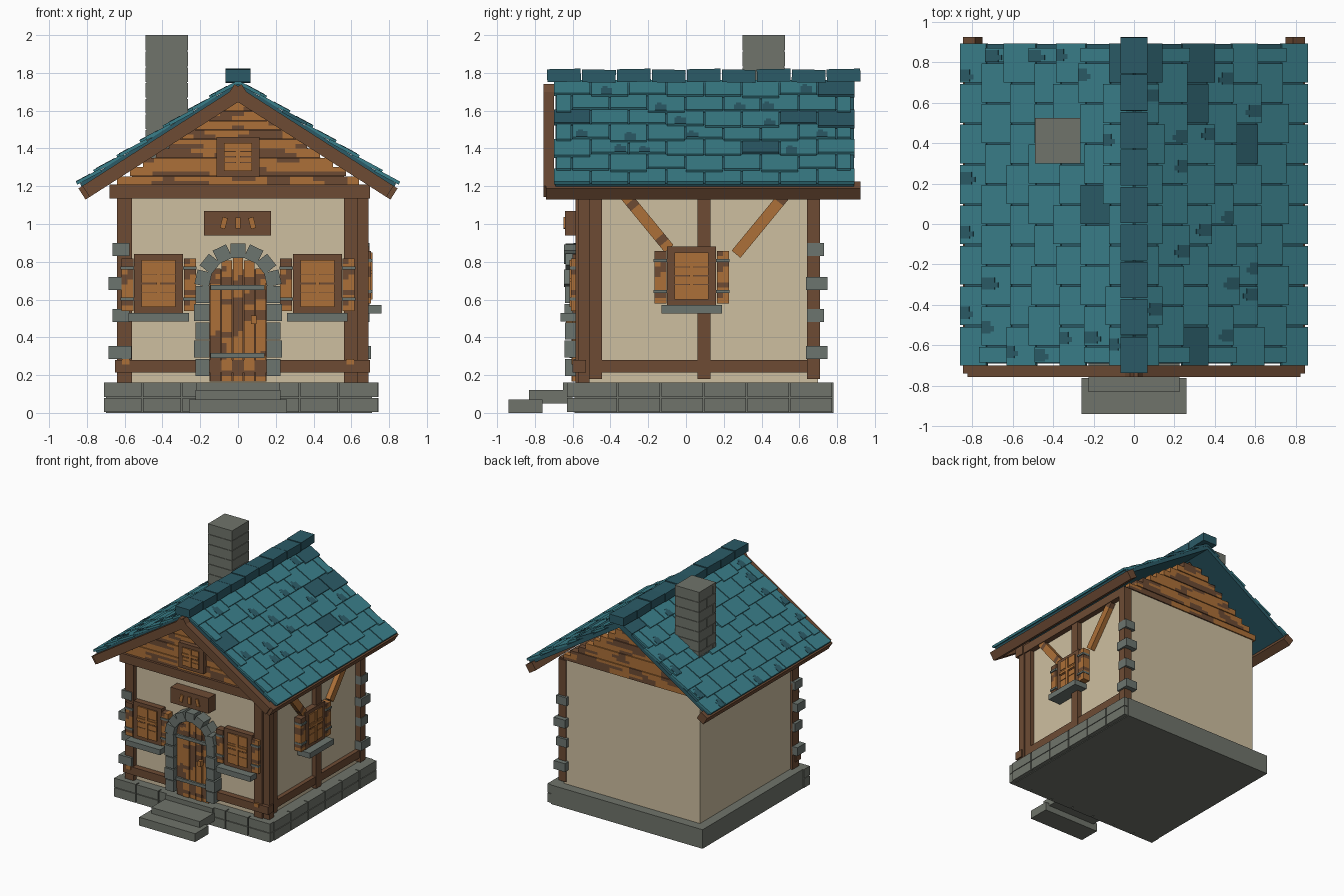
import bpy, bmesh, math, random
from mathutils import Matrix, Vector, noise

if "Cube" in bpy.data.objects:
    bpy.data.objects.remove(bpy.data.objects["Cube"])

random.seed(4)


def lin(c):
    c /= 255
    return c / 12.92 if c < 0.04045 else ((c + 0.055) / 1.055) ** 2.4


COLOURS = {"plaster": (206, 191, 160), "timber": (109, 75, 52), "orange_wood": (172, 112, 56),
           "stone": (112, 116, 107), "slate_stone": (108, 117, 111), "roof_teal": (58, 127, 138),
           "roof_dark": (43, 91, 103)}
MATS = []
for n, c in COLOURS.items():
    m = bpy.data.materials.new(n)
    m.diffuse_color = (*[lin(v) for v in c], 1)
    m.use_nodes = True
    m.node_tree.nodes["Principled BSDF"].inputs["Base Color"].default_value = m.diffuse_color
    MATS.append(m)
PLASTER, TIMBER, ORANGE, STONE, SLATE, TEAL, DARK = range(7)


def part(name, boxes):
    """One object from boxes (x0, x1, y0, y1, z0, z1, material[, matrix])."""
    bm = bmesh.new()
    for x0, x1, y0, y1, z0, z1, mat, *mx in boxes:
        M = mx[0] if mx else Matrix()
        M = M @ Matrix.Translation(((x0 + x1) / 2, (y0 + y1) / 2, (z0 + z1) / 2))
        M = M @ Matrix.Diagonal((x1 - x0, y1 - y0, z1 - z0, 1))
        vs = bmesh.ops.create_cube(bm, size=1, matrix=M)["verts"]
        for f in {f for v in vs for f in v.link_faces}:
            f.material_index = mat
    bmesh.ops.recalc_face_normals(bm, faces=bm.faces)
    me = bpy.data.meshes.new(name)
    bm.to_mesh(me)
    bm.free()
    for m in MATS:
        me.materials.append(m)
    ob = bpy.data.objects.new(name, me)
    bpy.context.collection.objects.link(ob)
    return ob


def grain(x0, x1, y0, y1, z0, z1, nx=1, ny=1, nz=1, M=Matrix()):
    """Board split into cells, with streaks of dark grain chosen by noise."""
    out = []
    dx, dy, dz = (x1 - x0) / nx, (y1 - y0) / ny, (z1 - z0) / nz
    for i in range(nx):
        for j in range(ny):
            for k in range(nz):
                a, b, c = x0 + i * dx, y0 + j * dy, z0 + k * dz
                dark = noise.noise(Vector((a * 5 + .3, b * 5, c * 19 + .7))) > 0.09
                out.append((a, a + dx, b, b + dy, c, c + dz, TIMBER if dark else ORANGE, M))
    return out


# Stone base: plain core with brick facing on the front and right
part("base_core", [(-.70, .71, -.59, .78, 0, .16, STONE)])
bricks = []
for z in (.005, .085):
    for i in range(7):
        x = -.71 + i * .208
        bricks.append((x, x + .2, -.63, -.55, z, z + .075, STONE))
    for i in range(6):
        y = -.585 + i * .2275
        bricks.append((.66, .745, y, y + .22, z, z + .075, STONE))
part("base_bricks", bricks)
part("steps", [(-.26, .26, -.94, -.76, 0, .07, STONE), (-.225, .225, -.83, -.60, .05, .12, STONE),
               (-.22, .22, -.65, -.56, .12, .16, STONE)])

# Plaster walls
part("walls", [(-.62, .645, -.55, .70, .16, 1.21, PLASTER)])

# Timber frame on the front and right
part("front_timbers", [
    (-.64, -.56, -.585, -.5, .16, 1.2, TIMBER), (.56, .635, -.585, -.5, .16, 1.2, TIMBER),
    (-.65, .70, -.60, -.53, .215, .28, TIMBER), (-.68, .70, -.60, -.52, 1.135, 1.21, TIMBER)])
part("side_timbers", [
    (.62, .69, -.57, -.51, .16, 1.2, TIMBER), (.62, .68, -.51, -.445, .18, 1.2, TIMBER),
    (.62, .685, .06, .13, .18, 1.2, TIMBER), (.62, .69, .64, .71, .18, 1.2, TIMBER),
    (.62, .68, -.55, .70, .215, .28, TIMBER), (.62, .69, -.55, .70, 1.14, 1.21, TIMBER)])
part("pegs", [(x - .02, x + .02, -.606, -.59, .255, .285, ORANGE) for x in (-.595, .595)])
braces = []
for ya, za, yb, zb in ((-.32, 1.15, -.09, .87), (.52, 1.15, .265, .84)):
    L = math.hypot(yb - ya, zb - za)
    M = Matrix.Translation((.655, (ya + yb) / 2, (za + zb) / 2)) \
        @ Matrix.Rotation(math.atan2(yb - ya, zb - za), 4, 'X').inverted()
    braces += grain(-.03, .03, -.03, .03, -L / 2, L / 2, nz=9, M=M)
part("side_braces", braces)

# Corner stones on the front left and back right corners
quoins = []
for i, z in enumerate((.285, .48, .65, .83)):
    e = .02 if i in (0, 2) else 0
    quoins += [(-.665 - e, -.575 + e / 2, -.595 - e / 2, -.50, z, z + .07, SLATE),
               (.60, .695 + e / 2, .64 - e / 4, .73 + e, z, z + .07, SLATE)]
part("corner_stones", quoins)

# Plank gables, stepped under the roof slope
for name, y0, y1 in (("front_gable", -.58, -.53), ("back_gable", .66, .71)):
    boards = []
    for k in range(9):
        z = 1.205 + k * .049
        w = (1.68 - z - .02) / .71
        lip = .006 * (k % 2)
        boards += grain(-w, w, y0 - lip, y1 + lip, z, z + .047, nx=max(3, int(w * 34)), nz=2)
    part(name + "_boards", boards)
bm = bmesh.new()
tri = [bm.verts.new((x, -.545, z)) for x, z in ((-.63, 1.2), (.63, 1.2), (0, 1.69))]
ext = bmesh.ops.extrude_face_region(bm, geom=[bm.faces.new(tri)])["geom"]
bmesh.ops.translate(bm, verts=[v for v in ext if isinstance(v, bmesh.types.BMVert)], vec=(0, 1.22, 0))
bmesh.ops.recalc_face_normals(bm, faces=bm.faces)
me = bpy.data.meshes.new("attic")
bm.to_mesh(me)
bm.free()
me.materials.append(MATS[TIMBER])
bpy.context.collection.objects.link(bpy.data.objects.new("attic", me))

# Roof: local x runs down the slope, local z is the slope normal
ROWS, PITCH = 7, .1455
for side, s in (("right", 1), ("left", -1)):
    R = Matrix.Translation((0, 0, 1.77)) @ Matrix.Diagonal((s, 1, 1, 1)) \
        @ Matrix.Rotation(math.atan2(.55, .86), 4, 'Y')
    part(side + "_roof_slab", [(0, 1.005, -.69, .89, -.05, -.018, DARK, R)])
    part(side + "_barge_board", [(0, 1.0, -.755, -.70, -.105, -.035, TIMBER, R)])
    part(side + "_eave_beam", [(.955, 1.025, -.74, .925, -.105, -.035, TIMBER, R)])
    tiles = []
    for r in range(ROWS):
        lo, hi = (-.73, .90) if r % 2 == 0 else (-.685, .87)
        y = -.9 + .1 * (r % 2)
        while y < hi:
            a, b = max(y, lo), min(y + .192, hi)
            if b - a > .03:
                ln = PITCH + (random.choice((0, .02, .035)) if r < ROWS - 1 else 0)
                T = R @ Matrix.Translation((r * PITCH, 0, -.014)) @ Matrix.Rotation(-.075, 4, 'Y')
                mat = DARK if random.random() < .1 else TEAL
                tiles.append((0, ln, a, b, -.012, .006, mat, T))
                # weathered chips
                if mat == TEAL and random.random() < .35:
                    c = random.uniform(a, max(a, b - .07))
                    d = random.uniform(.045, .075)
                    tiles.append((ln - d, ln - .002, c, min(c + .06, b), .004, .008, DARK, T))
                    tiles.append((ln - d - .02, ln - d, c + .01, min(c + .035, b), .004, .008, DARK, T))
            y += .2
    part(side + "_roof_tiles", tiles)

# Ridge caps
caps = []
for i in range(9):
    y = -.735 + i * .185
    M = Matrix.Translation((0, y, 1.785)) @ Matrix.Rotation(.02 * (-1) ** i, 4, 'X')
    caps.append((-.066, .066, 0, .178, -.034, .034, DARK, M))
part("ridge_caps", caps)

# Chimney of brick courses
chim = [(-.485, -.27, .305, .52, 1.38, 1.99, STONE)]
for i in range(8):
    z = 1.337 + i * .083
    j = .345 if i % 2 else .425
    chim += [(-.49, -.265, .30, j - .003, z, z + .077, STONE),
             (-.49, -.265, j + .003, .525, z, z + .077, STONE)]
chim.append((-.49, -.265, .30, .525, 1.985, 2.0, STONE))
part("chimney", chim)

# Arched plank door
door = []
for i in range(5):
    x = -.15 + i * .06
    top = .665 + math.sqrt(.155 ** 2 - (x + .03) ** 2)
    door += grain(x + .003, x + .057, -.60 - .006 * (i % 2), -.54, .165, top, nx=2, nz=22)
part("door_planks", door)
part("door_backing", [(-.15, .15, -.575, -.54, .165, .76, TIMBER)])
part("door_straps", [(-.145, .14, -.618, -.595, z, z + .026, SLATE) for z in (.29, .65)])
part("door_handle", [(.07, .098, -.635, -.595, .47, .515, ORANGE)])
arch = []
for s in (-1, 1):
    for i in range(5):
        z, e = .195 + i * .097, .008 * (i % 2)
        x0, x1 = sorted((s * .15, s * (.225 + e)))
        arch.append((x0, x1, -.64 - e / 2, -.54, z, z + .09, SLATE))
for i in range(7):
    M = Matrix.Translation((0, 0, .67)) @ Matrix.Rotation(math.pi / 14 * (2 * i + 1 - 7), 4, 'Y')
    arch.append((-.039, .039, -.645 + .006 * (i % 2), -.54, .15, .228, SLATE, M))
part("door_arch", arch)


# Windows: built facing -y about the local origin, then placed
def window(name, M, shutters=True, w=.13, h=.155):
    bx = [(-w, w, -.05, 0, -h, h, TIMBER, M)]
    pw, ph = w - .04, h - .03
    bx.append((-pw, pw, -.055, 0, -ph, ph, TIMBER, M))
    for sx in (-1, 1):
        for sz in (-1, 1):
            x0, x1 = sorted((sx * .006, sx * pw))
            for lo, hi in ((.004, ph * .35), (ph * .35 + .005, ph)):
                z0, z1 = sorted((sz * lo, sz * hi))
                bx.append((x0, x1, -.059, 0, z0, z1, ORANGE, M))
    bx += [(-pw, pw, -.066, 0, .01, .03, ORANGE, M), (-.012, .012, -.066, 0, -ph, ph, ORANGE, M)]
    part(name, bx)
    if shutters:
        sh, hinge = [], []
        for sx in (-1, 1):
            x0, x1 = sorted((sx * (w + .003), sx * (w + .068)))
            sh += grain(x0, x1, -.06, 0, -.145, .132, nx=2, nz=10, M=M)
            hinge += [(x0 - .003, x1 + .003, -.068, 0, z, z + .016, SLATE, M) for z in (-.09, .075)]
        part(name + "_shutters", sh)
        part(name + "_hinges", hinge)
        part(name + "_sill", [(-.16, .16, -.115, 0, -h - .045, -h, SLATE, M)])


for n, x in (("left_window", -.42), ("right_window", .42)):
    window(n, Matrix.Translation((x, -.55, .685)))
window("side_window", Matrix.Translation((.645, .03, .725)) @ Matrix.Rotation(math.pi / 2, 4, 'Z'))
window("gable_window", Matrix.Translation((0, -.575, 1.355)), False, .115, .105)

# Hanging board with three small slats
sign = [(-.18, .175, -.64, -.55, .94, 1.07, TIMBER)]
for x, a in ((-.075, .25), (0, 0), (.075, -.25)):
    M = Matrix.Translation((x, -.645, 1.005)) @ Matrix.Rotation(a, 4, 'Y')
    sign.append((-.014, .014, -.004, .006, -.03, .03, ORANGE, M))
part("door_board", sign)
